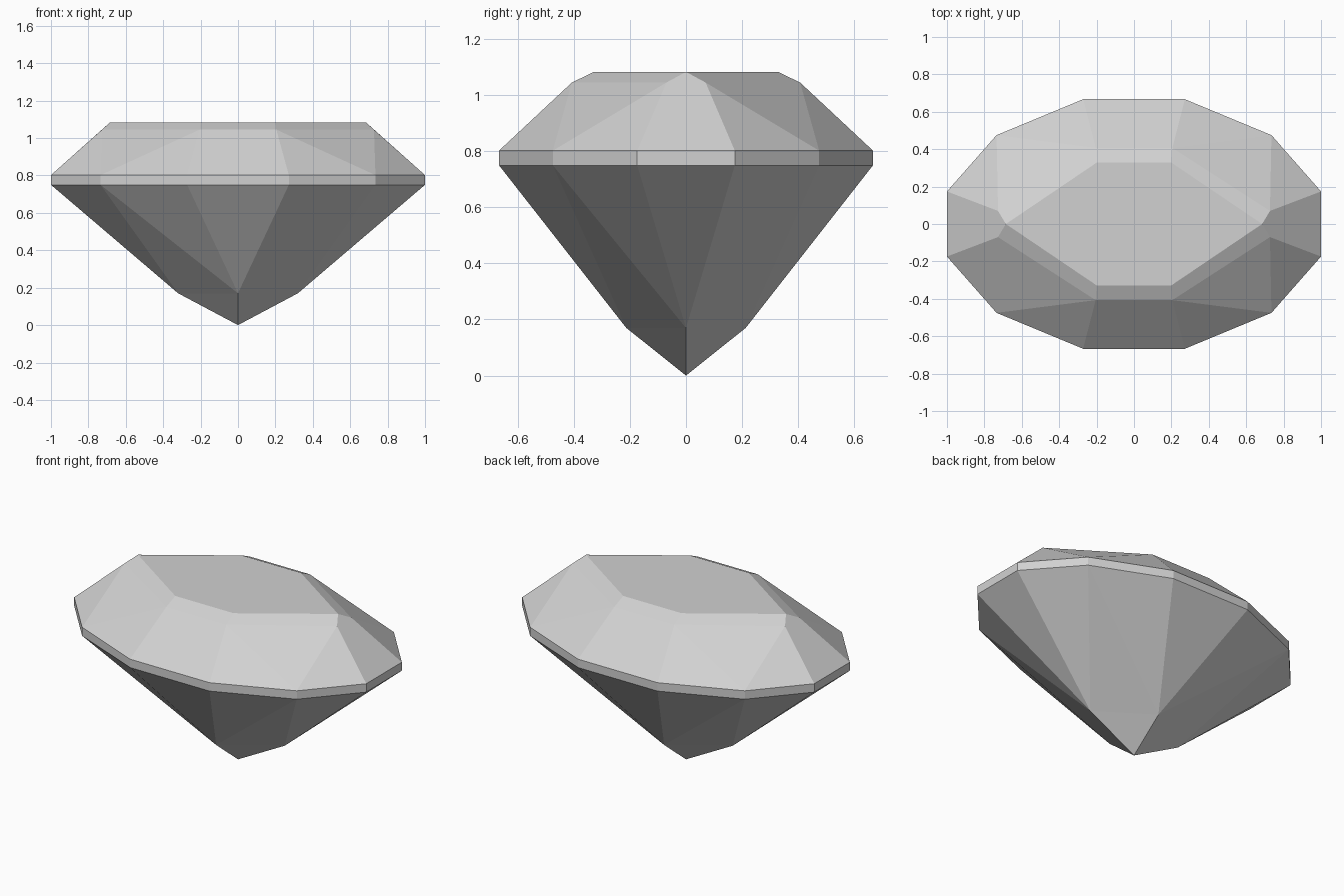
import bpy, bmesh, math
from mathutils import Vector

cube = bpy.data.objects.get("Cube")
if cube:
    bpy.data.objects.remove(cube)

# Pale grey stone
stone = bpy.data.materials.new("pale_grey_stone")
stone.use_nodes = True
grey = (0.64, 0.64, 0.64, 1)
stone.diffuse_color = grey
stone.node_tree.nodes["Principled BSDF"].inputs["Base Color"].default_value = grey

# Girdle outline of one quarter, from the side tip round to the long edge
outline = [(1, 0), (1, 0.174), (0.735, 0.475), (0.272, 0.667), (0, 0.667)]
low = [(x, y, 0.75) for x, y in outline]
high = [(x, y, 0.802) for x, y in outline]

# Table corners, and the narrow bevel ring under them
table_mid, table_corner, table_tip = (0, 0.328, 1.083), (0.2, 0.328, 1.083), (0.685, 0, 1.083)
ring_mid, ring_corner, ring_tip = (0, 0.407, 1.045), (0.205, 0.407, 1.045), (0.727, 0.07, 1.045)
table_centre = (0, 0, 1.083)

# Points where the pavilion facets meet, and the bottom point
meet_x, meet_y, culet = (0.32, 0, 0.17), (0, 0.213, 0.17), (0, 0, 0)

# Girdle band
facets = [[low[i], low[i + 1], high[i + 1], high[i]] for i in range(len(outline) - 1)]

# Crown: table, bevel and main facets
facets += [
    [table_centre, table_tip, table_corner, table_mid],
    [table_mid, table_corner, ring_corner, ring_mid],
    [table_corner, table_tip, ring_tip, ring_corner],
    [table_tip, high[0], high[1], ring_tip],
    [ring_tip, high[1], high[2]],
    [ring_tip, high[2], ring_corner],
    [ring_corner, high[2], high[3]],
    [ring_corner, high[3], high[4], ring_mid],
]

# Pavilion: facets running down to the bottom point
facets += [
    [low[0], low[1], meet_x],
    [low[1], low[2], meet_x],
    [low[2], low[3], meet_y],
    [low[2], meet_y, meet_x],
    [low[3], low[4], meet_y],
    [meet_x, meet_y, culet],
]

# Reflect the quarter into all four, then weld
bm = bmesh.new()
for sx in (1, -1):
    for sy in (1, -1):
        for facet in facets:
            bm.faces.new([bm.verts.new(Vector((x * sx, y * sy, z))) for x, y, z in facet])
bmesh.ops.remove_doubles(bm, verts=bm.verts, dist=0.001)
bmesh.ops.dissolve_limit(bm, angle_limit=math.radians(0.3), verts=bm.verts, edges=bm.edges)
bmesh.ops.recalc_face_normals(bm, faces=bm.faces)

mesh = bpy.data.meshes.new("cut_gemstone")
bm.to_mesh(mesh)
bm.free()
mesh.materials.append(stone)
gem = bpy.data.objects.new("cut_gemstone", mesh)
bpy.context.scene.collection.objects.link(gem)
